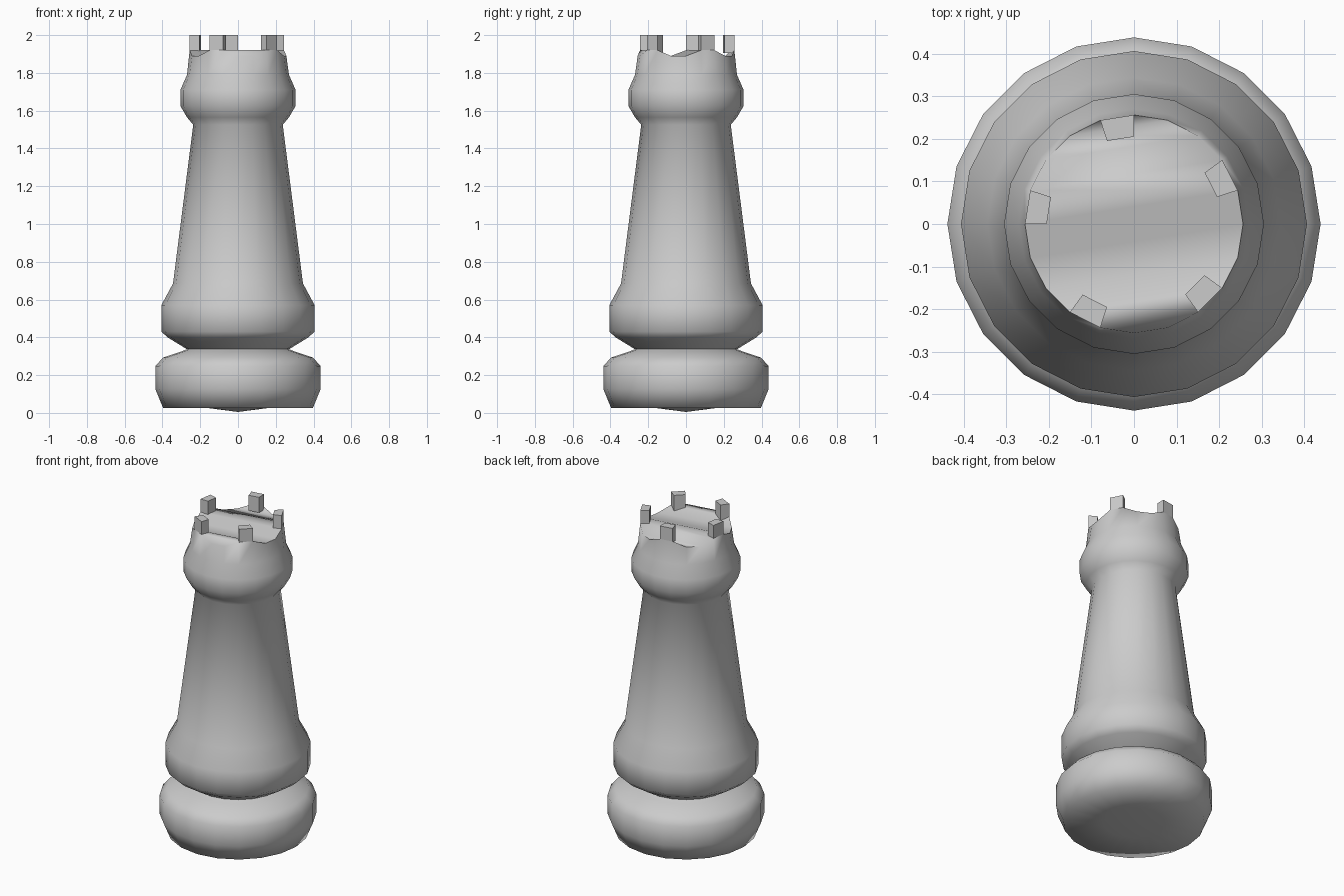
import bpy, bmesh
from math import sin, cos, radians

if "Cube" in bpy.data.objects:
    bpy.data.objects.remove(bpy.data.objects["Cube"])

SIDES = 20
STEP = 360 / SIDES


def point(i, r, z):
    a = radians(i * STEP)
    return (r * cos(a), r * sin(a), z)


def finish(bm, name, angle):
    bmesh.ops.recalc_face_normals(bm, faces=bm.faces)
    mesh = bpy.data.meshes.new(name)
    bm.to_mesh(mesh)
    bm.free()
    obj = bpy.data.objects.new(name, mesh)
    bpy.context.collection.objects.link(obj)
    bpy.ops.object.select_all(action='DESELECT')
    obj.select_set(True)
    bpy.context.view_layer.objects.active = obj
    bpy.ops.object.shade_smooth_by_angle(angle=radians(angle))
    return obj


# Turned body: base disc, groove, collar, tapered shaft, bulging head
profile = [(0.17, 0.027), (0.397, 0.027), (0.438, 0.127), (0.438, 0.247),
           (0.397, 0.293), (0.30, 0.325), (0.27, 0.337), (0.37, 0.398),
           (0.406, 0.43), (0.406, 0.57), (0.344, 0.685), (0.237, 1.525),
           (0.27, 1.565), (0.305, 1.625), (0.305, 1.71), (0.27, 1.79)]
bm = bmesh.new()
rings = [[bm.verts.new(point(i, r, z)) for i in range(SIDES)] for r, z in profile]

# Scalloped rim: high under each battlement, dipping in the gaps
merlon_starts = range(1, SIDES, 4)
high = {i for s in merlon_starts for i in (s, s + 1)}
rim = [bm.verts.new(point(i, 0.256, 1.92 if i in high else 1.89)) for i in range(SIDES)]
rings.append(rim)
for a, b in zip(rings, rings[1:]):
    for i in range(SIDES):
        j = (i + 1) % SIDES
        bm.faces.new((a[i], a[j], b[j], b[i]))

# Shallow pointed underside
tip = bm.verts.new((0, 0, 0.005))
for i in range(SIDES):
    bm.faces.new((tip, rings[0][(i + 1) % SIDES], rings[0][i]))

# Floor of the head, made of parallel folded strips
for k in range(6, 15):
    bm.faces.new((rim[k], rim[(11 - k) % SIDES], rim[(10 - k) % SIDES], rim[k + 1]))
finish(bm, "tower_body", 75)

# Five battlements around the rim
bm = bmesh.new()
for s in merlon_starts:
    low, top = [[bm.verts.new(point(i, r, z)) for i, r in
                 ((s, 0.256), (s + 1, 0.256), (s + 1, 0.205), (s, 0.205))]
                for z in (1.905, 2.0)]
    bm.faces.new(low)
    bm.faces.new(top)
    for i in range(4):
        j = (i + 1) % 4
        bm.faces.new((low[i], low[j], top[j], top[i]))
finish(bm, "battlements", 30)
